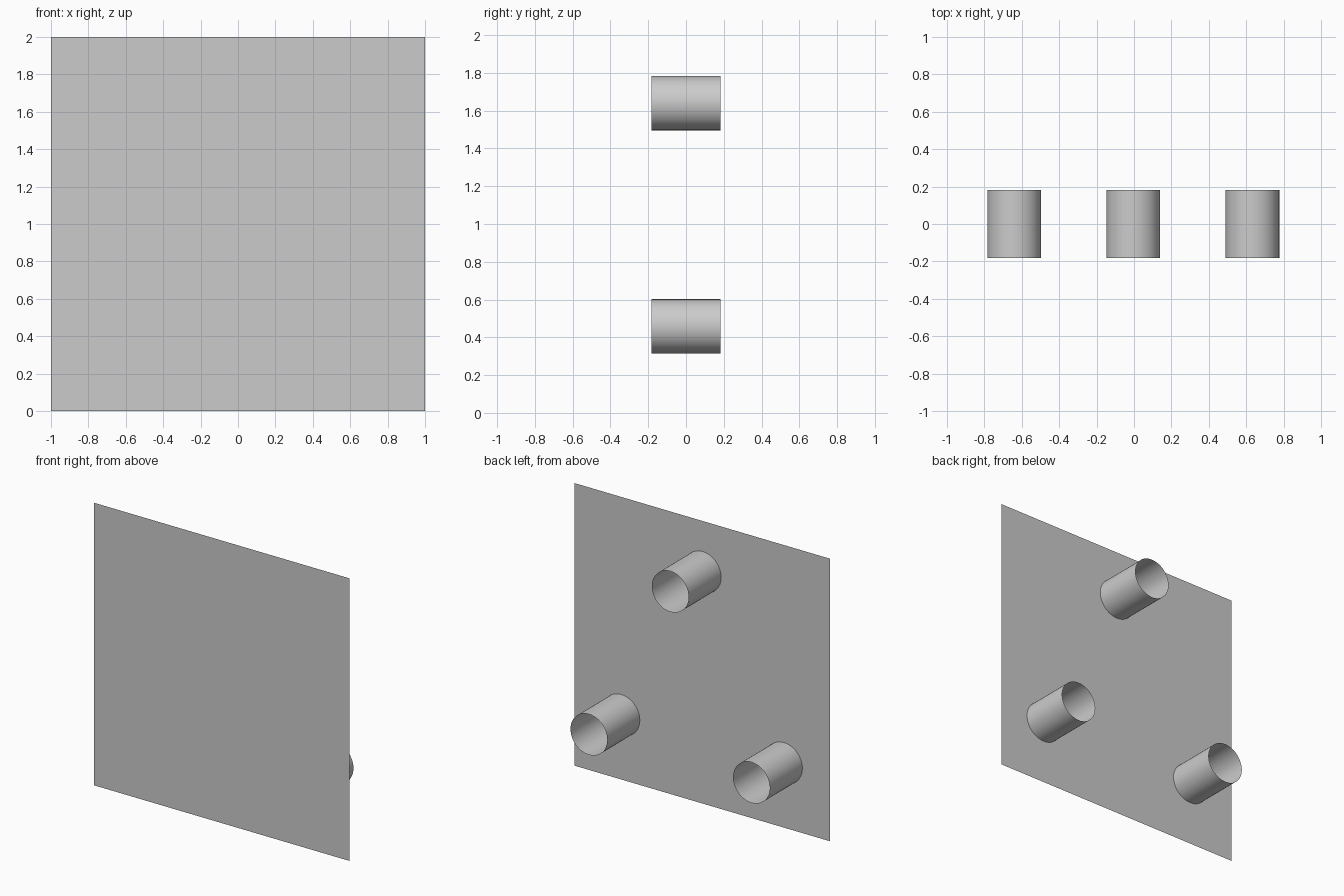
import bpy
from math import pi

cube = bpy.data.objects.get("Cube")
if cube:
    bpy.data.objects.remove(cube, do_unlink=True)

# One plain grey for everything
GREY = (0.6, 0.6, 0.6, 1)
grey = bpy.data.materials.new("plain_grey")
grey.use_nodes = True
grey.diffuse_color = GREY
grey.node_tree.nodes["Principled BSDF"].inputs["Base Color"].default_value = GREY

HALF_DEPTH = 0.182
RADIUS = 0.144


def finish(name):
    obj = bpy.context.object
    obj.name = name
    obj.data.materials.append(grey)
    return obj


# Thin square panel facing the front
bpy.ops.mesh.primitive_plane_add(size=2, location=(0, -HALF_DEPTH, 1),
                                 rotation=(pi / 2, 0, 0))
finish("panel")


# Open tubes standing out from the back of the panel
def tube(name, x, z):
    bpy.ops.mesh.primitive_cylinder_add(
        vertices=48, radius=RADIUS, depth=2 * HALF_DEPTH, end_fill_type='NOTHING',
        location=(x, 0, z), rotation=(pi / 2, 0, 0))
    finish(name)
    bpy.ops.object.shade_smooth_by_angle()


tube("top_tube", -0.004, 1.64)
tube("lower_left_tube", 0.633, 0.458)
tube("lower_right_tube", -0.64, 0.458)
